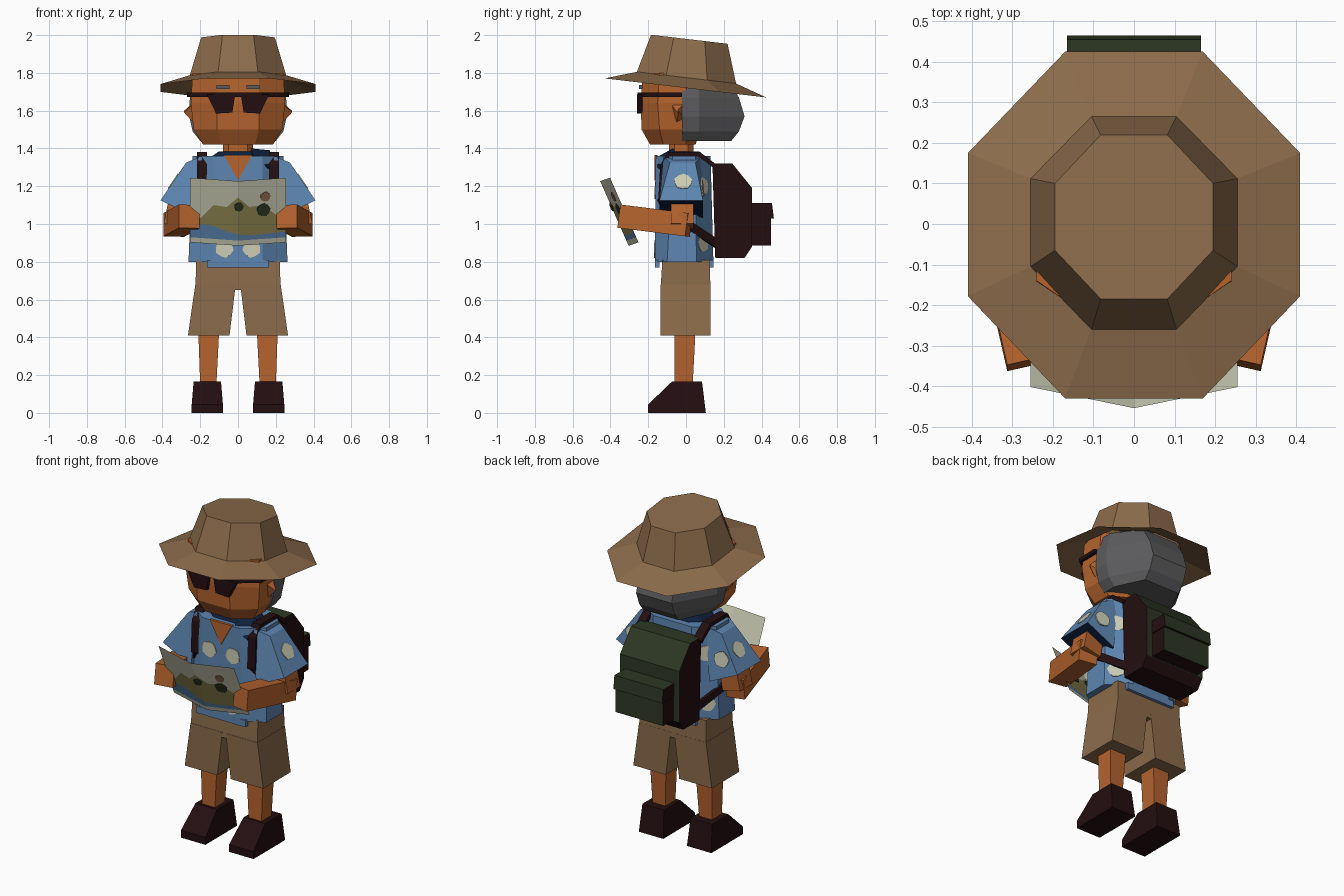
import bpy, bmesh
from math import cos, sin, pi
from mathutils import Vector
from mathutils.bvhtree import BVHTree

cube = bpy.data.objects.get("Cube")
if cube:
    bpy.data.objects.remove(cube, do_unlink=True)


def material(name, r, g, b):
    mat = bpy.data.materials.new(name)
    mat.use_nodes = True
    mat.diffuse_color = (r, g, b, 1)
    mat.node_tree.nodes["Principled BSDF"].inputs["Base Color"].default_value = (r, g, b, 1)
    return mat


skin = material("skin", .46, .125, .027)
khaki = material("khaki", .26, .147, .07)
blue = material("shirt blue", .11, .235, .44)
cream = material("cream", .6, .6, .46)
grey = material("hair grey", .105, .105, .11)
maroon = material("dark maroon", .017, .0045, .0055)
green = material("dark green", .026, .038, .017)
navy = material("navy", .004, .014, .045)
olive = material("olive", .29, .25, .085)


def finish(name, bm, mats, mirror=False, rule=None):
    """Turn a bmesh into a flat shaded object, colouring faces by a rule."""
    bmesh.ops.recalc_face_normals(bm, faces=bm.faces)
    bm.normal_update()
    if rule:
        for face in bm.faces:
            face.material_index = rule(face)
    mesh = bpy.data.meshes.new(name)
    bm.to_mesh(mesh)
    bm.free()
    for mat in mats:
        mesh.materials.append(mat)
    obj = bpy.data.objects.new(name, mesh)
    bpy.context.collection.objects.link(obj)
    if mirror:
        obj.modifiers.new("Mirror", "MIRROR").use_mirror_merge = False
    return obj


def loft(name, rings, *mats, mirror=False, rule=None, bottom=True):
    """Bridge rings of equal point count and cap the ends."""
    bm = bmesh.new()
    loops = [[bm.verts.new(p) for p in ring] for ring in rings]
    for a, b in zip(loops, loops[1:]):
        for i in range(len(a)):
            j = (i + 1) % len(a)
            bm.faces.new((a[i], a[j], b[j], b[i]))
    bm.faces.new(loops[-1])
    if bottom:
        bm.faces.new(loops[0][::-1])
    return finish(name, bm, mats, mirror, rule)


def rect(x0, x1, y0, y1, z):
    return [(x0, y0, z), (x1, y0, z), (x1, y1, z), (x0, y1, z)]


def box(name, x0, x1, y0, y1, z0, z1, mat, mirror=False):
    return loft(name, [rect(x0, x1, y0, y1, z0), rect(x0, x1, y0, y1, z1)], mat, mirror=mirror)


def octagon(hx, y0, y1, z, fx, s0, s1, slope=0):
    """Eight-sided ring: fx is half the front flat, s0 to s1 the side flat."""
    pts = [(-fx, y0), (fx, y0), (hx, s0), (hx, s1), (fx, y1), (-fx, y1), (-hx, s1), (-hx, s0)]
    return [(x, y, z - slope * y) for x, y in pts]


def extrude_x(name, x0, x1, profile, *mats, **options):
    return loft(name, [[(x, y, z) for y, z in profile] for x in (x0, x1)], *mats, **options)


def extrude_y(name, y0, y1, profile, mat, mirror=False):
    return loft(name, [[(x, y, z) for x, z in profile] for y in (y0, y1)], mat, mirror=mirror)


def beam(name, points, side, w, t, mat, mirror=True):
    """Flat band or limb following a path."""
    points = [Vector(p) for p in points]
    rings = []
    for i, p in enumerate(points):
        d = (points[min(i + 1, len(points) - 1)] - points[max(i - 1, 0)]).normalized()
        s = Vector(side)
        s = (s - d * s.dot(d)).normalized()
        u = d.cross(s)
        rings.append([p + s * a * w + u * b * t for a, b in ((-1, -1), (1, -1), (1, 1), (-1, 1))])
    return loft(name, rings, mat, mirror=mirror)


def patch(name, base, point, r, mat, mirror=False):
    """Thin rounded plate laid on the nearest surface of another part."""
    mesh = base.data
    tree = BVHTree.FromPolygons([v.co for v in mesh.vertices], [p.vertices for p in mesh.polygons])
    loc, n, _, _ = tree.find_nearest(Vector(point))
    u = n.orthogonal().normalized()
    v = n.cross(u)
    rings = []
    for h in (-.003, .004):
        rings.append([loc + n * h + (u * cos(k * pi / 5) + v * sin(k * pi / 5)) * r * (1 + .1 * (k % 2))
                      for k in range(10)])
    return loft(name, rings, mat, mirror=mirror)


# Hat, tipped towards the back
tilt = .118
loft("hat", [octagon(.41, -.43, .425, 1.72, .17, -.178, .175, tilt),
             octagon(.255, -.26, .265, 1.775, .105, -.105, .112, tilt),
             octagon(.195, -.185, .22, 1.98, .082, -.065, .1, tilt)], khaki, bottom=False)

# Head, hair, ears and face
loft("head", [octagon(.185, -.19, .05, 1.42, .09, -.12, 0),
              octagon(.235, -.235, .08, 1.5, .11, -.14, 0),
              octagon(.25, -.24, .1, 1.64, .11, -.15, 0),
              octagon(.24, -.23, .1, 1.8, .11, -.14, 0)], skin)
hair_levels = [(1.44, .2, .24), (1.49, .24, .28), (1.57, .258, .31), (1.67, .255, .28), (1.77, .23, .22)]
loft("hair", [[(-hx, -.02, z), (hx, -.02, z), (hx, .07, z), (.12, y, z), (-.12, y, z), (-hx, .07, z)]
              for z, hx, y in hair_levels], grey)
loft("ears", [[(.24, -.08, 1.635), (.24, -.05, 1.54), (.24, -.01, 1.56), (.24, -.01, 1.64)],
              [(.285, -.045, 1.59), (.285, -.04, 1.59), (.285, -.04, 1.6), (.285, -.045, 1.6)]],
     skin, mirror=True)
box("eyebrows", .045, .115, -.248, -.22, 1.715, 1.735, grey, mirror=True)
extrude_y("sunglass_lenses", -.26, -.23, [(.03, 1.59), (.115, 1.585), (.165, 1.685), (.015, 1.685)],
          maroon, mirror=True)
beam("sunglass_frame", [(0, -.247, 1.685), (.125, -.247, 1.685), (.258, -.15, 1.685), (.26, -.02, 1.685)],
     (0, 0, 1), .012, .009, maroon)
loft("neck", [octagon(.08, -.09, .04, z, .05, -.06, .01) for z in (1.3, 1.46)], skin)

# Shirt with open neck and hem flaps
shirt = loft("shirt", [octagon(.262, -.165, .145, .8, .13, -.1, .055),
                       octagon(.24, -.16, .13, 1.36, .13, -.07, .05)], blue)
for name, y0, y1 in (("hem_front", -.165, -.14), ("hem_back", .12, .145)):
    box(name, -.165, .165, y0, y1, .77, .81, blue)
extrude_y("open_neck", -.167, -.15, [(-.075, 1.365), (0, 1.23), (.075, 1.365)], skin)
sleeve = loft("sleeves", [[(.19, -.12, 1.36), (.275, -.085, 1.325), (.275, .05, 1.325), (.19, .08, 1.36)],
                          [(.22, -.14, 1.035), (.41, -.14, 1.125), (.41, .09, 1.125), (.22, .09, 1.035)]],
              blue, navy, mirror=True, rule=lambda f: int(f.normal.z < -.7))

# Neckerchief and its loose knot
loft("neckerchief", [octagon(.15, -.13, .1, 1.35, .09, -.08, .06),
                     octagon(.1, -.095, .07, 1.385, .06, -.06, .03)], navy)
loft("neckerchief_knot", [[(.07, -.07, 1.4), (.17, -.06, 1.39), (.165, -.15, 1.3), (.08, -.16, 1.35)],
                          [(.07, -.06, 1.39), (.17, -.05, 1.38), (.165, -.14, 1.29), (.08, -.15, 1.34)]], navy)

# Shirt flowers
for x, y, z in ((.072, -.17, .87), (.08, -.17, 1.18), (.22, .11, .9), (.21, .11, 1.2)):
    patch("shirt_flower", shirt, (x, y, z), .045, cream, mirror=True)
for x, y, z in ((.285, -.14, 1.2), (.36, -.015, 1.235), (.3, .1, 1.19)):
    patch("sleeve_flower", sleeve, (x, y, z), .045, cream, mirror=True)

# Arms
beam("upper_arms", [(.29, -.02, 1.2), (.335, -.02, .99)], (1, 0, 0), .06, .06, skin)
beam("forearms", [(.34, .015, .995), (.258, -.343, 1.04)], (1, 0, 0), .056, .062, skin)

# Shorts, legs and shoes
loft("shorts_waist", [rect(-.225, .225, -.135, .13, .65), rect(-.222, .222, -.125, .125, .81)], khaki)
loft("shorts_legs", [rect(.045, .265, -.135, .13, .41), rect(.012, .226, -.135, .13, .68)], khaki, mirror=True)
loft("legs", [rect(.115, .2, -.06, .035, .14), rect(.1, .21, -.06, .05, .43)], skin, mirror=True)
shoe = [(-.2, 0), (-.2, .045), (-.075, .165), (.085, .165), (.105, 0)]
loft("shoes", [[(x + inward * (z > .1), y, z) for y, z in shoe] for x, inward in ((.08, .01), (.245, -.01))],
     maroon, mirror=True)


# Backpack: dark sides and base, green back and top
def bag_rule(face):
    n = face.normal
    return int(abs(n.x) > .7 or n.z < -.5 or n.y < -.7)


extrude_x("backpack", -.2, .2, [(.14, 1.32), (.245, 1.32), (.35, 1.19), (.35, .88), (.31, .82), (.155, .82)],
          green, maroon, rule=bag_rule)
extrude_x("backpack_pocket", -.16, .16, [(.34, 1.1), (.45, 1.1), (.45, .885), (.34, .885)],
          green, maroon, rule=bag_rule)
extrude_x("pocket_flap", -.165, .165, [(.34, 1.11), (.455, 1.11), (.465, 1.03), (.34, 1.03)],
          green, maroon, rule=bag_rule)
beam("straps", [(.19, .16, 1.3), (.19, .07, 1.37), (.19, -.09, 1.37), (.19, -.125, 1.31), (.19, -.135, 1.12)],
     (1, 0, 0), .026, .012, maroon)
beam("lower_straps", [(.19, -.135, 1.14), (.24, -.09, 1.06), (.262, .03, .985), (.18, .17, .89)],
     (0, 0, 1), .022, .01, maroon)


# Folded map: coast, land and sky bands on a creased sheet
def map_point(x, z):
    fold = 1 - abs(x) / .255
    return (x, -.4 - .06 * fold + (1.24 - z) * .44, z)


columns = [-.255, -.2, -.13, -.06, 0, .06, .13, .2, .255]
land = [1.01, 1.03, 1.1, 1.09, 1.14, 1.09, 1.1, 1.05, 1.02]
sea = [1.0, 1.0, .99, .96, .945, .94, .945, .955, .96]
bm = bmesh.new()
grid = []
for x, l, s in zip(columns, land, sea):
    drop = .018 * (1 - abs(x) / .255)
    levels = (.903 - drop, .93 - drop, s, l, 1.245 - drop)
    grid.append([bm.verts.new(map_point(x, z)) for z in levels])
bands = {}
for a, b in zip(grid, grid[1:]):
    for k in range(4):
        bands[bm.faces.new((a[k], b[k], b[k + 1], a[k + 1]))] = k
trail_map = finish("map", bm, [cream, blue, olive, cream], rule=lambda f: bands[f])
for name, x, z, r, mat in (("map_forest", .005, 1.09, .024, green), ("map_forest", .135, 1.075, .035, green),
                           ("map_hill", .145, 1.145, .026, khaki)):
    patch(name, trail_map, map_point(x, z), r, mat)
